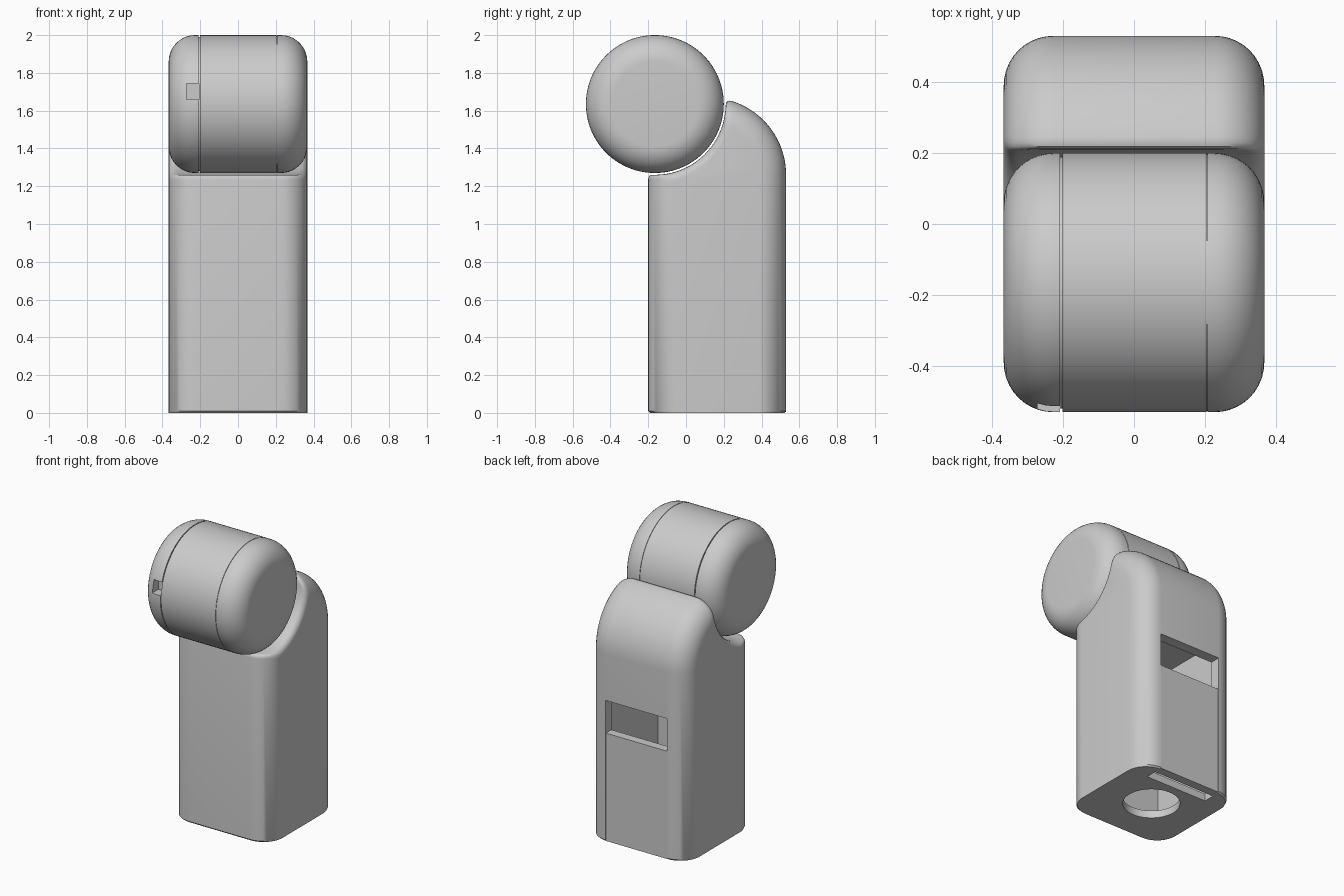
import bpy, bmesh, math
from mathutils import Vector

if "Cube" in bpy.data.objects:
    bpy.data.objects.remove(bpy.data.objects["Cube"])

grey = bpy.data.materials.new("plain grey")
grey.diffuse_color = (0.6, 0.6, 0.6, 1)
grey.use_nodes = True
grey.node_tree.nodes["Principled BSDF"].inputs["Base Color"].default_value = grey.diffuse_color

HALF = 0.367             # half width of body and head
FILLET = 0.14            # big edge rounding
HEAD = (-0.165, 1.635)   # head axis (y, z)
HEAD_R = 0.365
ARCH = (0.12, 1.26)      # centre of the rear shoulder (y, z)
ARCH_R = 0.41


def finish(name, bm):
    bmesh.ops.recalc_face_normals(bm, faces=bm.faces)
    mesh = bpy.data.meshes.new(name)
    bm.to_mesh(mesh)
    bm.free()
    ob = bpy.data.objects.new(name, mesh)
    bpy.context.collection.objects.link(ob)
    mesh.materials.append(grey)
    return ob


def box(name, lo, hi):
    bm = bmesh.new()
    bmesh.ops.create_cube(bm, size=1)
    for v in bm.verts:
        v.co = [l + (c + 0.5) * (h - l) for c, l, h in zip(v.co, lo, hi)]
    return finish(name, bm)


def activate(ob):
    bpy.ops.object.select_all(action='DESELECT')
    ob.select_set(True)
    bpy.context.view_layer.objects.active = ob


def cut(ob, cutter):
    cutter.hide_render = True
    mod = ob.modifiers.new("cut", 'BOOLEAN')
    mod.operation = 'DIFFERENCE'
    mod.solver = 'EXACT'
    mod.object = cutter
    activate(ob)
    bpy.ops.object.modifier_apply(modifier=mod.name)
    bpy.data.objects.remove(cutter)


def smooth(ob):
    activate(ob)
    bpy.ops.object.shade_smooth_by_angle(angle=math.radians(35))


def loft(name, rings):
    bm = bmesh.new()
    loops = [[bm.verts.new(p) for p in r] for r in rings]
    n = len(loops[0])
    for a, b in zip(loops, loops[1:]):
        for i in range(n):
            j = (i + 1) % n
            bm.faces.new((a[i], a[j], b[j], b[i]))
    bm.faces.new(loops[0])
    bm.faces.new(loops[-1])
    return finish(name, bm)


def polar(c, r, a):
    return Vector((c[0] + r * math.cos(a), c[1] + r * math.sin(a)))


def corner(p, ctrl, q, n=4):
    # rounded corner between p and q, end points left out
    return [p * (1 - t) ** 2 + ctrl * 2 * t * (1 - t) + q * t * t
            for t in (i / n for i in range(1, n))]


def body_outline(d, flare):
    """Side outline (y, z) inset by d, with the saddle opened by flare."""
    yf, yb, ra, rs = -0.2 + d, 0.53 - d, ARCH_R - d, HEAD_R + 0.01 + flare
    ca, cs = Vector(ARCH), Vector(HEAD)
    u = (cs - ca).normalized()
    dist = (cs - ca).length
    a = (dist ** 2 + ra ** 2 - rs ** 2) / (2 * dist)
    lip = ca + u * a + Vector((u.y, -u.x)) * math.sqrt(ra ** 2 - a ** 2)
    a_end = math.atan2(lip.y - ca.y, lip.x - ca.x) - 0.09
    s_beg = math.atan2(lip.y - cs.y, lip.x - cs.x) - 0.09
    front = Vector((yf, cs.y - math.sqrt(rs ** 2 - (yf - cs.x) ** 2)))
    s_end = math.atan2(front.y - cs.y, front.x - cs.x) + 0.07
    pts = [Vector((yf + 0.01, 0)), Vector((yb - 0.01, 0)), Vector((yb, 0.01))]
    arch = [polar(ca, ra, a_end * i / 16) for i in range(17)]
    saddle = [polar(cs, rs, s_beg + (s_end - s_beg) * i / 20) for i in range(21)]
    drop = front - Vector((0, 0.025))
    pts += arch + corner(arch[-1], lip, saddle[0]) + saddle
    pts += corner(saddle[-1], front, drop) + [drop, Vector((yf, 0.01))]
    return pts


# Body: side outlines lofted across the width
sections = []
for i in range(11):
    t = math.pi / 2 * i / 10
    x = HALF - FILLET + FILLET * math.sin(t)
    k = min(1, max(0, (x - HALF + 0.04) / 0.04))
    sections.append((x, FILLET * (1 - math.cos(t)), 0.04 * (1 - math.sqrt(1 - k * k))))
sections = [(-x, d, f) for x, d, f in reversed(sections)] + sections
body = loft("body", [[(x, p.x, p.y) for p in body_outline(d, f)] for x, d, f in sections])

# Hollow inside, rear opening and round hole in the base
cut(body, box("cavity_cutter", (-0.3, -0.13, 0.05), (0.3, 0.46, 1.13)))
cut(body, box("opening_cutter", (-0.23, 0.4, -0.1), (0.23, 0.7, 0.95)))
bm = bmesh.new()
bmesh.ops.create_cone(bm, cap_ends=True, segments=48, radius1=0.175, radius2=0.175, depth=0.3)
bmesh.ops.translate(bm, verts=bm.verts, vec=(0, 0.165, 0))
cut(body, finish("hole_cutter", bm))
smooth(body)

# Sliding lid in the lower part of the rear opening
box("rear_lid", (-0.227, 0.47, 0.004), (0.227, 0.529, 0.73))

# Head: lathed drum with rounded ends and two thin seams
rim = [(HALF - FILLET + FILLET * math.sin(t), HEAD_R - FILLET * (1 - math.cos(t)))
       for t in (math.pi / 2 * i / 10 for i in range(11))]
profile = [(-x, r) for x, r in reversed(rim)]
for x, w, depth in ((-0.205, 0.003, 0.01), (0.205, 0.0015, 0.004)):
    profile += [(x - w, HEAD_R), (x - w, HEAD_R - depth),
                (x + w, HEAD_R - depth), (x + w, HEAD_R)]
profile += rim
N = 96
head = loft("head_drum", [[(x, *polar(HEAD, r, 2 * math.pi * i / N)) for i in range(N)]
                          for x, r in profile])

# Small square socket on the front of the end cap
cut(head, box("socket_cutter", (-0.272, -0.6, 1.66), (-0.2075, -0.46, 1.745)))
smooth(head)
